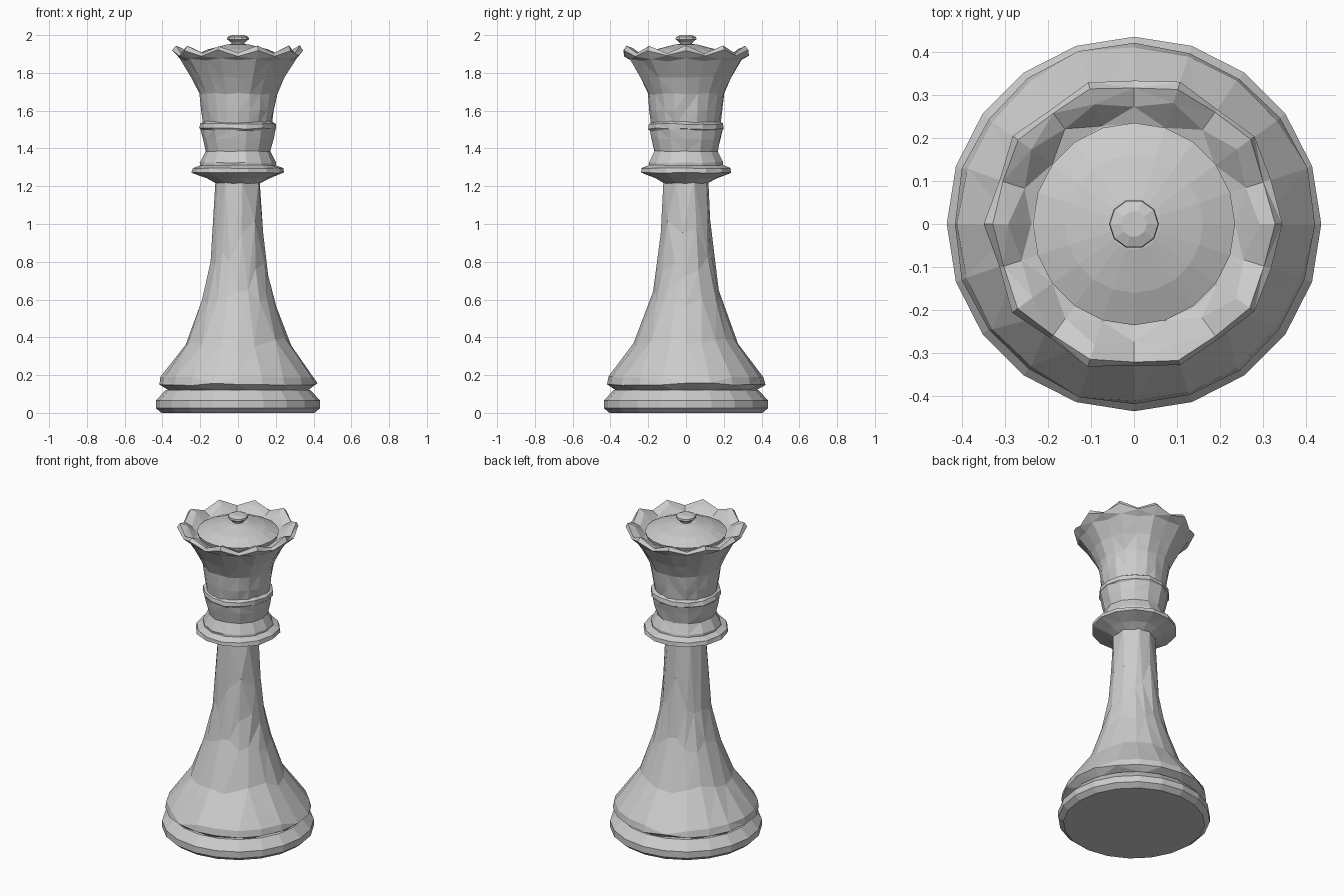
import bpy, bmesh, math, random

random.seed(7)
cube = bpy.data.objects.get("Cube")
if cube:
    bpy.data.objects.remove(cube, do_unlink=True)

grey = bpy.data.materials.new("stone grey")
grey.use_nodes = True
colour = (0.6, 0.6, 0.6, 1)
grey.diffuse_color = colour
grey.node_tree.nodes["Principled BSDF"].inputs["Base Color"].default_value = colour


def lathe(name, profile, segs, jitter=0.0, keep=1.0, waves=0):
    """Spin (radius, z, radius wave, z wave) points into a closed flat-faced solid."""
    bm = bmesh.new()
    rings = []
    for point in profile:
        r, z, dr, dz = (tuple(point) + (0, 0))[:4]
        ring = []
        for i in range(segs):
            a = math.tau * i / segs
            w = math.cos(waves * a)
            rr = r + dr * w + random.uniform(-jitter, jitter)
            zz = z + dz * w + random.uniform(-jitter, jitter)
            ring.append(bm.verts.new((rr * math.cos(a), rr * math.sin(a), zz)))
        rings.append(ring)
    for low, high in zip(rings, rings[1:]):
        for i in range(segs):
            j = (i + 1) % segs
            bm.faces.new((low[i], low[j], high[j], high[i]))
    bm.faces.new(rings[0][::-1])
    bm.faces.new(rings[-1])
    bmesh.ops.triangulate(bm, faces=[f for f in bm.faces if len(f.verts) == 4])
    mesh = bpy.data.meshes.new(name)
    bm.to_mesh(mesh)
    bm.free()
    mesh.materials.append(grey)
    obj = bpy.data.objects.new(name, mesh)
    bpy.context.collection.objects.link(obj)
    if keep < 1:
        dec = obj.modifiers.new("facets", "DECIMATE")
        dec.ratio = keep
    return obj


# Foot disc
lathe("foot", [(0.405, 0), (0.435, 0.025), (0.435, 0.065), (0.385, 0.12)], 20)

# Flared skirt and tapering stem, reduced to irregular facets
lathe("stem", [(0.37, 0.118), (0.418, 0.148), (0.41, 0.19), (0.345, 0.27), (0.275, 0.37),
               (0.242, 0.46), (0.215, 0.54), (0.188, 0.6), (0.165, 0.7), (0.148, 0.8),
               (0.134, 0.95), (0.126, 1.1), (0.118, 1.24)], 20, 0.003, 0.42)

# Collar ring under the head
lathe("collar", [(0.115, 1.215), (0.165, 1.242), (0.245, 1.272), (0.24, 1.295),
                 (0.19, 1.315)], 14, 0.002)

# Waist of the head, with its thin raised band
lathe("head_waist", [(0.2, 1.295), (0.2, 1.325), (0.172, 1.385), (0.188, 1.45),
                     (0.197, 1.5)], 14, 0.003)
lathe("head_band", [(0.185, 1.488), (0.203, 1.505), (0.2, 1.53), (0.175, 1.545)], 14, 0.004)

# Flared crown with a scalloped rim and an inward-sloping lip
lathe("crown", [(0.182, 1.525), (0.193, 1.6), (0.205, 1.69), (0.245, 1.775, 0.004, 0),
                (0.302, 1.87, 0.01, 0.005), (0.339, 1.905, 0.008, 0.015),
                (0.325, 1.923, 0.006, 0.02), (0.283, 1.905, 0.012, 0.022),
                (0.236, 1.87)], 20, 0.004, waves=10)

# Low domed cap inside the crown
lathe("crown_cap", [(0.225, 1.86), (0.235, 1.892), (0.16, 1.924), (0.06, 1.95),
                    (0.03, 1.953)], 20)

# Small button on top
lathe("finial", [(0.03, 1.945), (0.035, 1.96), (0.058, 1.978), (0.056, 1.99), (0.03, 2.0)], 10)
